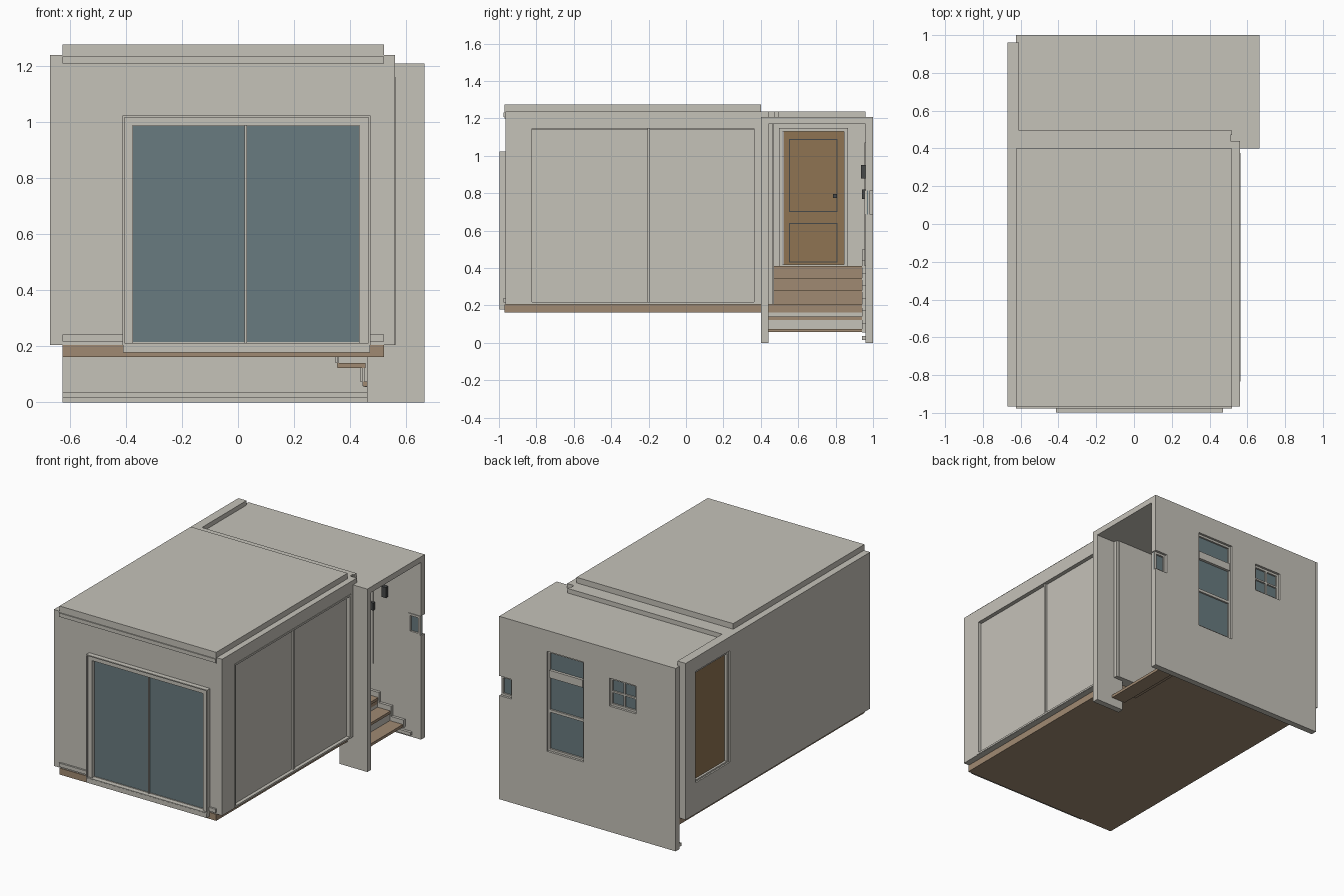
import bpy, bmesh

if "Cube" in bpy.data.objects:
    bpy.data.objects.remove(bpy.data.objects["Cube"])


def material(name, r, g, b):
    lin = [((c / 255 + 0.055) / 1.055) ** 2.4 for c in (r, g, b)]
    m = bpy.data.materials.new(name)
    m.diffuse_color = (*lin, 1)
    m.use_nodes = True
    m.node_tree.nodes["Principled BSDF"].inputs["Base Color"].default_value = m.diffuse_color
    return m


PLASTER = material("warm_grey_plaster", 197, 194, 185)
WOOD = material("floor_wood", 160, 138, 114)
DOOR = material("door_wood", 143, 116, 82)
GLASS = material("blue_grey_glass", 105, 123, 128)
DARK = material("dark_metal", 70, 72, 72)


def box(name, x, y, z, mat=PLASTER):
    """Box from (min, max) pairs on each axis."""
    bm = bmesh.new()
    bmesh.ops.create_cube(bm, size=1)
    for v in bm.verts:
        v.co = [r[0] if c < 0 else r[1] for c, r in zip(v.co, (x, y, z))]
    me = bpy.data.meshes.new(name)
    bm.to_mesh(me)
    bm.free()
    me.materials.append(mat)
    ob = bpy.data.objects.new(name, me)
    bpy.context.collection.objects.link(ob)
    return ob


def cut(ob, x, y, z):
    """Cut a box-shaped opening and drop the cutter."""
    cutter = box("cutter", x, y, z)
    mod = ob.modifiers.new("opening", 'BOOLEAN')
    mod.operation = 'DIFFERENCE'
    mod.solver = 'EXACT'
    mod.object = cutter
    bpy.context.view_layer.objects.active = ob
    bpy.ops.object.modifier_apply(modifier=mod.name)
    bpy.data.objects.remove(cutter)


def frame(name, axis, a, b, depth, w, mat=PLASTER):
    """Rectangular frame; a is the horizontal span, b the vertical span."""
    bars = [((a[0], a[0] + w), b), ((a[1] - w, a[1]), b),
            ((a[0] + w, a[1] - w), (b[0], b[0] + w)),
            ((a[0] + w, a[1] - w), (b[1] - w, b[1]))]
    for h, v in bars:
        if axis == 'y':
            box(name, h, depth, v, mat)
        else:
            box(name, depth, h, v, mat)


# Floor slabs
box("room_floor", (-.625, .52), (-.97, .40), (.162, .205), WOOD)
box("hall_floor", (-.625, .36), (.40, .96), (.162, .205), WOOD)

# Outer walls
front = box("front_wall", (-.67, .56), (-.965, -.92), (.205, 1.238))
cut(front, (-.375, .432), (-1.1, -.8), (.215, .985))
left = box("left_wall", (-.67, -.61), (-.92, .96), (.205, 1.238))
cut(left, (-.8, -.5), (.50, .86), (.41, 1.145))
right = box("right_wall", (.51, .56), (-.92, .44), (.205, 1.238))
cut(right, (.4, .7), (-.83, .37), (.212, 1.15))
box("partition_wall", (-.61, .51), (.40, .47), (.205, 1.238))
box("partition_cap", (-.61, .52), (.47, .495), (1.17, 1.238))
box("entry_pillar", (.46, .665), (.40, .44), (0, 1.208))
box("entry_jamb", (.46, .53), (.44, .465), (.205, 1.17))

# Rear wall with window openings
rear = box("rear_wall", (-.625, .665), (.96, 1.0), (0, 1.208))
WINDOWS = {"tall_window": ((.05, .317), (.41, 1.07)),
           "small_window": ((-.335, -.14), (.83, 1.015)),
           "edge_window": ((.575, .70), (.685, .815))}
for name, (wx, wz) in WINDOWS.items():
    cut(rear, wx, (.9, 1.1), wz)
    wx = (wx[0], min(wx[1], .66))
    box(name + "_glass", wx, (.968, .974), wz, GLASS)
    frame(name + "_frame", 'y', wx, wz, (.955, .985), .014)
box("tall_window_blind_box", (.06, .307), (.965, .992), (.895, .945))
box("tall_window_rail", (.06, .307), (.962, .985), (.665, .683))
box("small_window_mullion", (-.243, -.232), (.962, .985), (.84, 1.005))
box("small_window_rail", (-.325, -.15), (.962, .985), (.917, .928))
box("rear_baseboard", (-.625, .60), (.942, .96), (.015, .036))
box("entry_light", (.395, .425), (.935, .96), (.88, .95), DARK)
box("entry_switch", (.30, .33), (.94, .96), (.77, .82), DARK)

# Roofs
box("room_roof", (-.625, .52), (-.97, .40), (1.20, 1.275))
box("roof_front_trim", (-.625, .52), (-.977, -.965), (1.207, 1.232))
box("hall_roof", (-.61, .665), (.44, .96), (1.17, 1.208))

# Front window
box("front_glass", (-.375, .432), (-.962, -.952), (.215, .985), GLASS)
box("front_mullion", (.024, .032), (-.975, -.95), (.21, .992))
for name, x in (("left_casing", (-.41, -.376)), ("right_casing", (.433, .47))):
    box("front_" + name, x, (-.985, -.96), (.205, 1.02))
box("front_top_casing", (-.41, .47), (-.985, -.96), (.986, 1.02))
frame("front_outer_bead", 'y', (-.412, .472), (.205, 1.022), (-.997, -.96), .007)
box("front_sill", (-.41, .47), (-.998, -.965), (.178, .208))
for x in ((-.625, -.412), (.472, .52)):
    box("front_baseboard", x, (-.977, -.96), (.217, .241))

# Sliding panels on the right side
for name, y in (("front", (-.825, -.207)), ("rear", (-.193, .365))):
    box(name + "_sliding_panel", (.525, .54), y, (.212, 1.142))
box("panel_divider", (.52, .55), (-.207, -.193), (.212, 1.145))
frame("panel_frame", 'x', (-.835, .375), (.206, 1.157), (.53, .563), .012)

# Hall door in the left wall
box("hall_door", (-.645, -.62), (.52, .845), (.41, 1.13), DOOR)
frame("door_casing", 'x', (.497, .865), (.40, 1.15), (-.66, -.60), .02)
for z in ((.43, .64), (.70, 1.09)):
    frame("door_moulding", 'x', (.55, .81), z, (-.621, -.616), .005, DARK)
box("door_knob", (-.62, -.59), (.787, .807), (.775, .795), DARK)

# Solid upper stairs leading to the hall landing
for x, z in ((.09, .41), (.18, .345), (.27, .28)):
    box("upper_step", (-.61, x), (.47, .942), (.205, z), WOOD)
    box("step_nosing", (x - .05, x + .008), (.47, .942), (z - .008, z + .001), WOOD)

# Open lower stairs with light risers, and stepped trim along the rear wall
for x, z in ((.27, .205), (.36, .14), (.45, .075)):
    box("lower_tread", (x - .005, x + .095), (.44, .942), (z - .018, z), WOOD)
    box("lower_riser", (x - .008, x), (.44, .942), (z - .015, z + .06))
for i in range(6):
    x, z = .45 - .09 * i, .075 + .067 * i
    box("stair_trim", (x, x + .10), (.942, .96), (z - .02, z + .03))
    box("stair_trim_upright", (x - .015, x + .01), (.942, .96), (z, z + .09))
